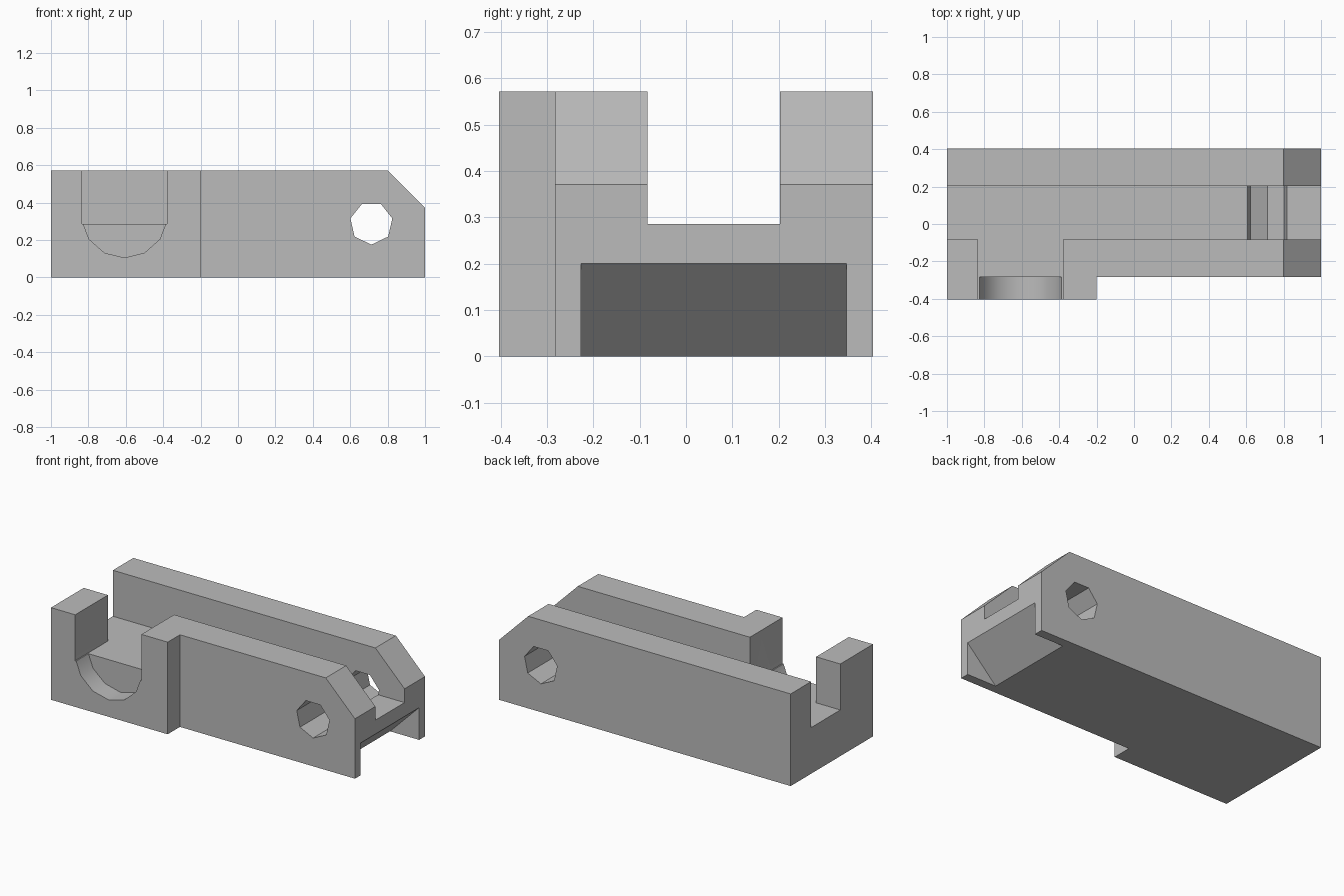
import bpy, bmesh, math

cube = bpy.data.objects.get("Cube")
if cube:
    bpy.data.objects.remove(cube, do_unlink=True)

grey = bpy.data.materials.new("light_grey")
grey.use_nodes = True
grey.diffuse_color = (0.5, 0.5, 0.5, 1)
grey.node_tree.nodes["Principled BSDF"].inputs["Base Color"].default_value = (0.5, 0.5, 0.5, 1)

HEIGHT, FLOOR, BACK = 0.571, 0.286, 0.403
FRONT, INNER_FRONT, INNER_BACK = -0.283, -0.083, 0.203


def prism(name, profile, y0, y1):
    """Extrude an (x, z) profile from y0 to y1."""
    bm = bmesh.new()
    face = bm.faces.new([bm.verts.new((x, y0, z)) for x, z in profile])
    side = bmesh.ops.extrude_face_region(bm, geom=[face])
    verts = [v for v in side["geom"] if isinstance(v, bmesh.types.BMVert)]
    bmesh.ops.translate(bm, verts=verts, vec=(0, y1 - y0, 0))
    bmesh.ops.recalc_face_normals(bm, faces=bm.faces)
    mesh = bpy.data.meshes.new(name)
    bm.to_mesh(mesh)
    bm.free()
    obj = bpy.data.objects.new(name, mesh)
    bpy.context.collection.objects.link(obj)
    return obj


def rect(x0, x1, z0, z1):
    return [(x0, z0), (x1, z0), (x1, z1), (x0, z1)]


def polygon(cx, cz, r, n):
    """Regular polygon with one corner pointing down."""
    turns = [math.tau * i / n for i in range(n)]
    return [(cx + r * math.sin(a), cz - r * math.cos(a)) for a in turns]


def combine(target, tool, operation):
    tool.hide_render = True
    mod = target.modifiers.new(tool.name, 'BOOLEAN')
    mod.operation, mod.solver, mod.object = operation, 'EXACT', tool
    bpy.context.view_layer.objects.active = target
    bpy.ops.object.modifier_apply(modifier=mod.name)
    bpy.data.objects.remove(tool, do_unlink=True)


# Long block with a sloped nose, plus the raised pad on its front
body = prism("channel_block", [(-1, 0), (1, 0), (1, 0.371), (0.8, HEIGHT), (-1, HEIGHT)], FRONT, BACK)
combine(body, prism("front_pad", rect(-1, -0.2, 0, HEIGHT), -BACK, FRONT + 0.1), 'UNION')

# Lengthwise channel, side slot, round cradle, pin hole and wedge pocket
cutters = [
    prism("channel", rect(-1.2, 1.2, FLOOR, 0.8), INNER_FRONT, INNER_BACK),
    prism("side_slot", rect(-0.834, -0.38, FLOOR, 0.8), -0.6, INNER_FRONT + 0.1),
    prism("round_cradle", polygon(-0.607, 0.335, 0.23, 13), -0.6, FRONT),
    prism("pin_hole", polygon(0.713, 0.29, 0.115, 7), -0.6, 0.6),
    prism("wedge_pocket", [(0.7, -0.1), (1.1, -0.1), (1.1, 0.3)], -0.227, 0.346),
]
for cutter in cutters:
    combine(body, cutter, 'DIFFERENCE')

# Finish: one colour, smooth cradle with sharp edges elsewhere
body.data.materials.clear()
body.data.materials.append(grey)
bpy.ops.object.select_all(action='DESELECT')
body.select_set(True)
bpy.context.view_layer.objects.active = body
bpy.ops.object.shade_smooth_by_angle(angle=math.radians(30))
